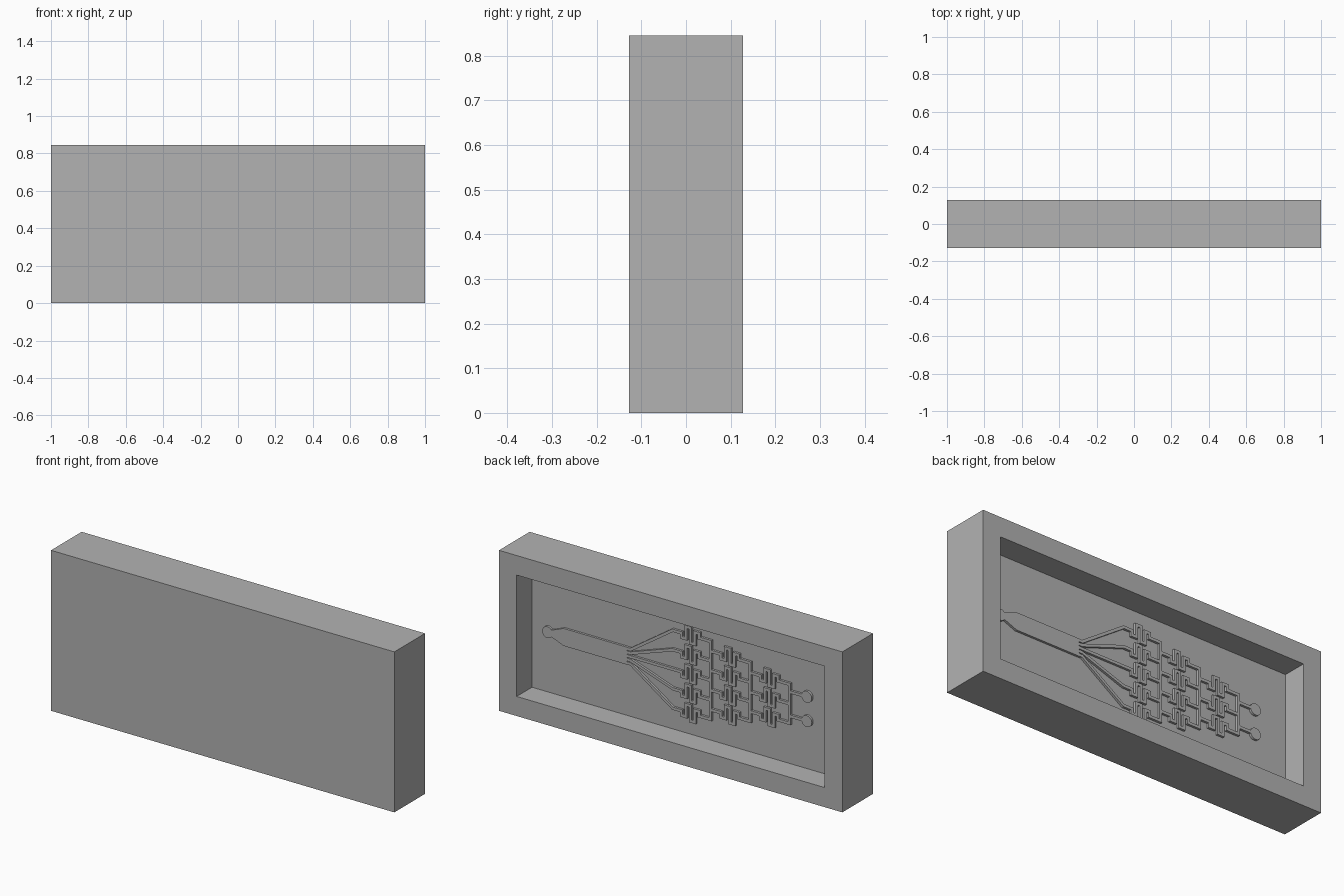
import bpy, bmesh, math
from mathutils import Vector, Matrix

cube = bpy.data.objects.get("Cube")
if cube:
    bpy.data.objects.remove(cube, do_unlink=True)

grey = bpy.data.materials.new("plain_grey")
grey.use_nodes = True
COLOR = (0.448, 0.448, 0.448, 1)
grey.diffuse_color = COLOR
grey.node_tree.nodes["Principled BSDF"].inputs["Base Color"].default_value = COLOR

HEIGHT, DEPTH = 0.845, 0.255
MID = HEIGHT / 2          # centre line of the channel network
BORDER = 0.103            # width of the frame around the recess
BASE, TOP = -0.004, 0.012 # channel relief, sunk slightly into the recess floor
ROW = 0.1026              # spacing of the parallel channels
WIDTH = 0.015             # width of a narrow channel


def finish(name, bm):
    bmesh.ops.recalc_face_normals(bm, faces=bm.faces)
    mesh = bpy.data.meshes.new(name)
    bm.to_mesh(mesh)
    bm.free()
    mesh.materials.append(grey)
    obj = bpy.data.objects.new(name, mesh)
    bpy.context.collection.objects.link(obj)
    return obj


def ribbon(bm, path, widths=None):
    """Raised channel with mitred corners along (x, z) points."""
    pts = [Vector(p) for p in path]
    widths = widths or [WIDTH] * len(pts)
    rings = []
    for i, p in enumerate(pts):
        a = (p - pts[i - 1]).normalized() if i else None
        b = (pts[i + 1] - p).normalized() if i < len(pts) - 1 else None
        a, b = a or b, b or a
        na, nb = Vector((-a.y, a.x)), Vector((-b.y, b.x))
        side = (na + nb).normalized()
        side *= widths[i] / 2 / side.dot(na)
        l, r = p + side, p - side
        rings.append([bm.verts.new(c) for c in (
            (l.x, BASE, l.y), (l.x, TOP, l.y), (r.x, TOP, r.y), (r.x, BASE, r.y))])
    for q, s in zip(rings, rings[1:]):
        for k in range(4):
            j = (k + 1) % 4
            bm.faces.new((q[k], q[j], s[j], s[k]))
    bm.faces.new(rings[0])
    bm.faces.new(rings[-1])


def port(bm, x, z):
    """Round pad at the end of a channel."""
    place = Matrix.Translation((x, (BASE + TOP) / 2, z)) @ Matrix.Rotation(math.pi / 2, 4, 'X')
    bmesh.ops.create_cone(bm, cap_ends=True, segments=32, radius1=0.03, radius2=0.03,
                          depth=TOP - BASE, matrix=place)


def rows(count):
    return [MID + (i - (count - 1) / 2) * ROW for i in range(count)]


def serpentine(x, z):
    """Folded mixer path running toward -x, centred on (x, z)."""
    step, low, high = 0.026, 0.024, 0.04
    heights = [0, -low, high, -high, low, 0]
    path = []
    for i in range(5):
        px = x + (2 - i) * step
        path += [(px, z + heights[i]), (px, z + heights[i + 1])]
    return path


# Tray: a block with a rectangular recess in its back face
bm = bmesh.new()
bmesh.ops.create_cube(bm, size=1, matrix=Matrix.Translation((0, 0, MID))
                      @ Matrix.Diagonal((2, DEPTH, HEIGHT, 1)))
back = max(bm.faces, key=lambda f: f.calc_center_median().y)
bmesh.ops.inset_region(bm, faces=[back], thickness=BORDER, use_even_offset=True)
floor = bmesh.ops.extrude_discrete_faces(bm, faces=[back])["faces"][0]
for v in floor.verts:
    v.co.y = 0
finish("tray", bm)

# Inlet pad and wide feed channel
bm = bmesh.new()
INLET_X, FAN_X = 0.80, 0.335
port(bm, INLET_X, MID)
ribbon(bm, [(x, MID) for x in (INLET_X, 0.772, 0.705, FAN_X)], [0.036, 0.038, 0.092, 0.092])
finish("inlet_channel", bm)

# Three columns of mixers, each ending in a vertical collector
PITCH, HALF = 0.23, 0.117
for col, count in enumerate((5, 4, 3)):
    cx = -0.032 - col * PITCH
    bus = cx - HALF
    bm = bmesh.new()
    for i, z in enumerate(rows(count)):
        if col == 0:
            # Fan of channels spreading from the wide feed
            start = MID + (i - 2) * 0.019
            lead = [(FAN_X + 0.01, start), (FAN_X - 0.02, start), (0.07, z)]
        else:
            lead = [(cx + PITCH - HALF, z)]
        ribbon(bm, lead + serpentine(cx, z) + [(bus, z)])
    finish(f"mixer_column_{col + 1}", bm)

    bm = bmesh.new()
    ends = rows(count)
    ribbon(bm, [(bus, ends[0] - WIDTH / 2), (bus, ends[-1] + WIDTH / 2)])
    finish(f"collector_{col + 1}", bm)

# Two outlets leaving the last collector
bm = bmesh.new()
for sign in (-1, 1):
    z = MID + sign * 0.064
    ribbon(bm, [(bus, z), (-0.711, z)])
    port(bm, -0.711, z)
finish("outlets", bm)
